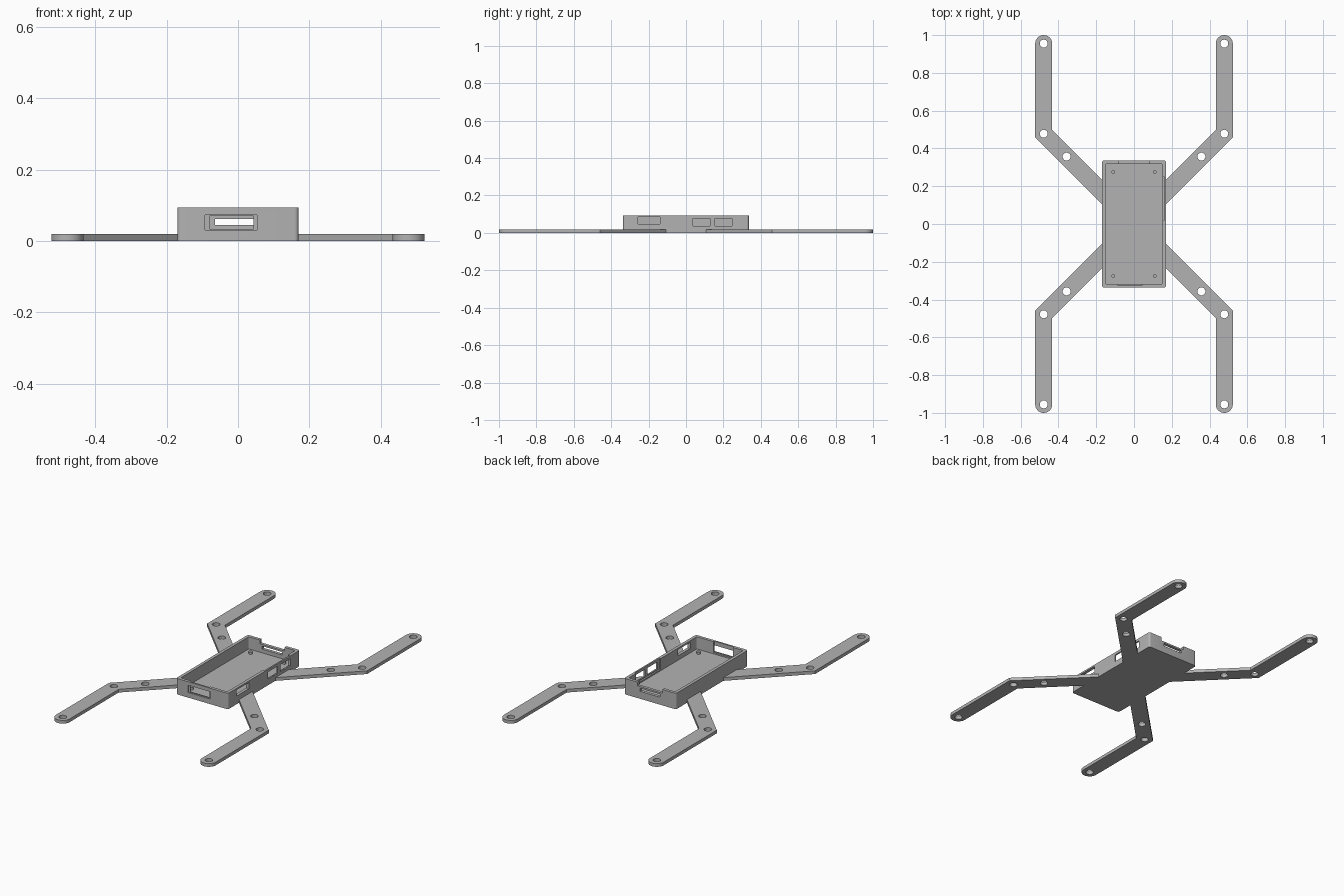
import bpy, bmesh, math

cube = bpy.data.objects.get("Cube")
if cube:
    bpy.data.objects.remove(cube, do_unlink=True)

grey = bpy.data.materials.new("plain grey")
grey.use_nodes = True
colour = (0.45, 0.45, 0.45, 1)
grey.diffuse_color = colour
grey.node_tree.nodes["Principled BSDF"].inputs["Base Color"].default_value = colour


def prism(name, outline, z0, z1):
    """Solid extruded upwards from a flat outline."""
    bm = bmesh.new()
    base = bm.faces.new([bm.verts.new((x, y, z0)) for x, y in outline])
    top = bmesh.ops.extrude_face_region(bm, geom=[base])["geom"]
    bmesh.ops.translate(bm, vec=(0, 0, z1 - z0),
                        verts=[v for v in top if isinstance(v, bmesh.types.BMVert)])
    bmesh.ops.recalc_face_normals(bm, faces=bm.faces)
    mesh = bpy.data.meshes.new(name)
    bm.to_mesh(mesh)
    bm.free()
    mesh.materials.append(grey)
    obj = bpy.data.objects.new(name, mesh)
    bpy.context.collection.objects.link(obj)
    return obj


def arc(cx, cy, r, start, end, steps):
    angles = [math.radians(start + (end - start) * i / steps) for i in range(steps + 1)]
    return [(cx + r * math.cos(a), cy + r * math.sin(a)) for a in angles]


def rounded(hx, hy, r):
    pts = []
    for i, (sx, sy) in enumerate([(1, 1), (-1, 1), (-1, -1), (1, -1)]):
        pts += arc(sx * (hx - r), sy * (hy - r), r, i * 90, i * 90 + 90, 5)
    return pts


def box(x0, x1, y0, y1, z0, z1):
    return prism("cutter", [(x0, y0), (x1, y0), (x1, y1), (x0, y1)], z0, z1)


def disc(name, x, y, r, z0, z1):
    return prism(name, arc(x, y, r, 0, 360, 32)[:-1], z0, z1)


def cut(obj, cutters):
    bpy.context.view_layer.objects.active = obj
    for c in cutters:
        c.hide_render = True
        mod = obj.modifiers.new("cut", "BOOLEAN")
        mod.operation, mod.solver, mod.object = "DIFFERENCE", "EXACT", c
        bpy.ops.object.modifier_apply(modifier=mod.name)
        bpy.data.objects.remove(c, do_unlink=True)


def smooth(obj):
    bpy.ops.object.select_all(action="DESELECT")
    obj.select_set(True)
    bpy.context.view_layer.objects.active = obj
    bpy.ops.object.shade_smooth_by_angle(angle=math.radians(30))


HX, HY, HEIGHT, FLOOR, WALL = 0.17, 0.336, 0.094, 0.022, 0.018
IX, IY = HX - WALL, HY - WALL

# Open tray with its wall pockets
tray = prism("tray", rounded(HX, HY, 0.012), 0, HEIGHT)
cut(tray, [
    prism("cutter", rounded(IX, IY, 0.008), FLOOR, 0.2),
    box(-0.085, 0.042, -IY - 0.008, -0.3, 0.03, 0.2),    # front inner pocket
    box(0.14, IX + 0.009, 0.02, 0.25, 0.03, 0.2),        # side inner pocket
    box(-0.092, 0.053, -0.4, -HY + 0.006, 0.03, 0.073),  # front outer recess
    box(-0.08, 0.043, -0.4, -0.3, 0.034, 0.07),          # front slot
    box(-0.065, 0.065, 0.3, 0.4, 0.044, 0.062),          # back slot
    box(-0.08, 0.083, 0.3, 0.4, 0.072, 0.2),             # back rim notch
])

# Port windows along the left wall
for y0, y1, z0, z1 in [(-0.257, -0.14, 0.048, 0.084),
                       (0.037, 0.128, 0.036, 0.078),
                       (0.155, 0.246, 0.036, 0.078)]:
    cut(tray, [box(0.13, 0.2, y0, y1, z0, z1)])
smooth(tray)

# Locating pins on the tray floor
for sx, xname in ((1, "left"), (-1, "right")):
    for sy, yname in ((1, "back"), (-1, "front")):
        pin = disc(f"{yname}_{xname}_pin", sx * 0.11, sy * 0.275, 0.01, FLOOR - 0.01, 0.036)
        smooth(pin)

        # Bent arm: diagonal part, elbow, then a straight part with a round tip
        w, elbow, tip, root = 0.045, 0.478, 0.955, 0.12
        d, m = w / math.sqrt(2), w * math.tan(math.radians(22.5))
        outline = [(root - d, root + d), (root + d, root - d), (elbow + w, elbow - m)]
        outline += arc(elbow, tip, w, 0, 180, 20)
        outline += [(elbow - w, elbow + m)]
        arm = prism(f"{yname}_{xname}_arm", [(sx * x, sy * y) for x, y in outline], 0, 0.019)
        cut(arm, [disc("cutter", sx * x, sy * y, 0.021, -0.1, 0.1)
                  for x, y in ((elbow, tip), (elbow, elbow), (0.357, 0.357))])
        smooth(arm)
